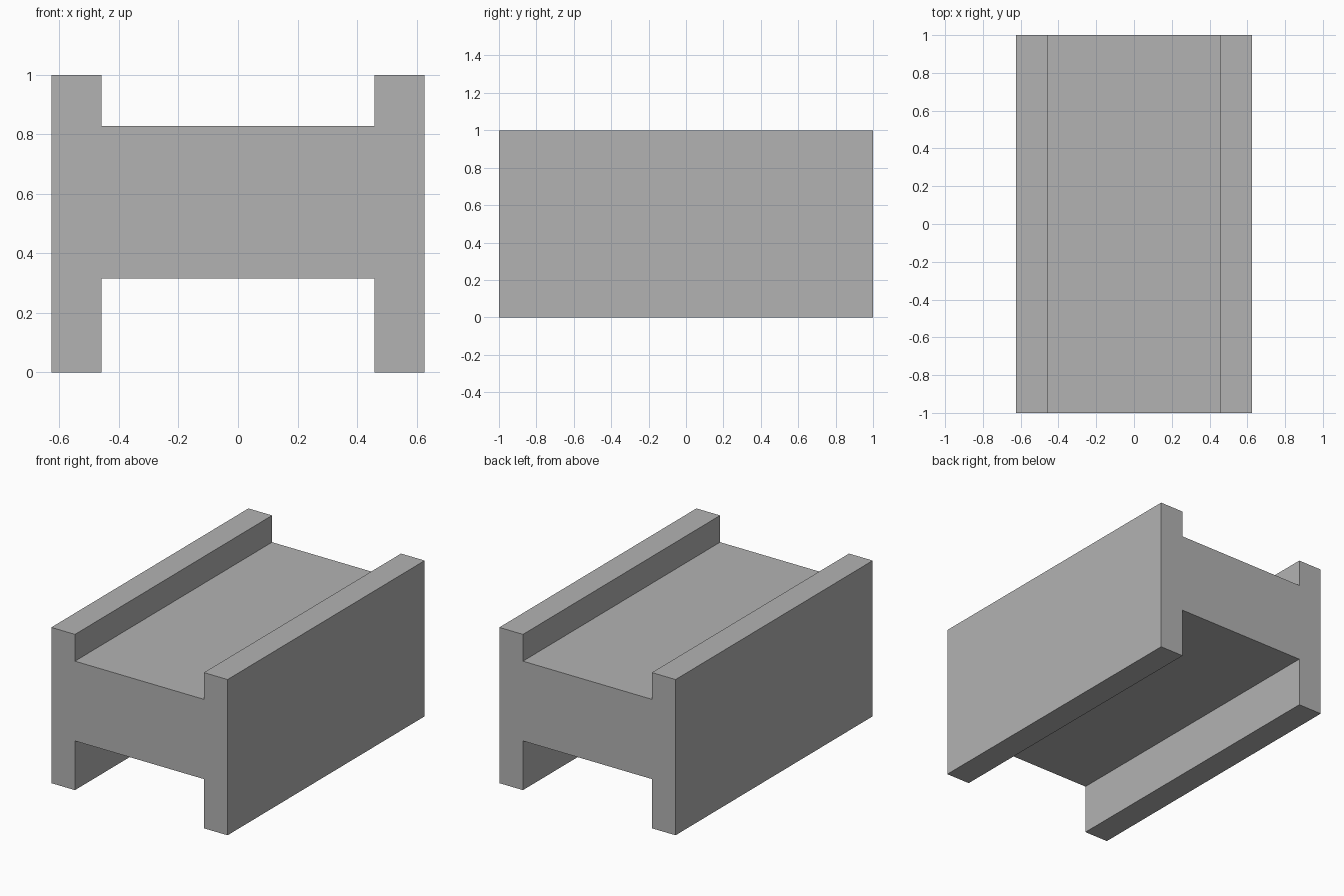
import bpy
import bmesh

cube = bpy.data.objects.get("Cube")
if cube:
    bpy.data.objects.remove(cube, do_unlink=True)

OUTER, INNER = 0.626, 0.458          # half widths outside and between the walls
WEB_LOW, WEB_TOP, HEIGHT = 0.316, 0.828, 1.0
HALF_LENGTH = 1.0

grey = bpy.data.materials.new("plain_grey")
grey.use_nodes = True
colour = (0.45, 0.45, 0.45, 1)
grey.diffuse_color = colour
grey.node_tree.nodes["Principled BSDF"].inputs["Base Color"].default_value = colour

# H-shaped profile: right half going up, mirrored for the left half going down
half = [(INNER, WEB_LOW), (INNER, 0), (OUTER, 0),
        (OUTER, HEIGHT), (INNER, HEIGHT), (INNER, WEB_TOP)]
profile = half + [(-x, z) for x, z in reversed(half)]

# Extrude the profile from front to back
bm = bmesh.new()
front = bm.faces.new([bm.verts.new((x, -HALF_LENGTH, z)) for x, z in profile])
result = bmesh.ops.extrude_face_region(bm, geom=[front], use_keep_orig=True)
back = [v for v in result["geom"] if isinstance(v, bmesh.types.BMVert)]
bmesh.ops.translate(bm, verts=back, vec=(0, 2 * HALF_LENGTH, 0))
bmesh.ops.recalc_face_normals(bm, faces=bm.faces)

mesh = bpy.data.meshes.new("h_beam")
bm.to_mesh(mesh)
bm.free()
mesh.materials.append(grey)
beam = bpy.data.objects.new("h_beam", mesh)
bpy.context.collection.objects.link(beam)
